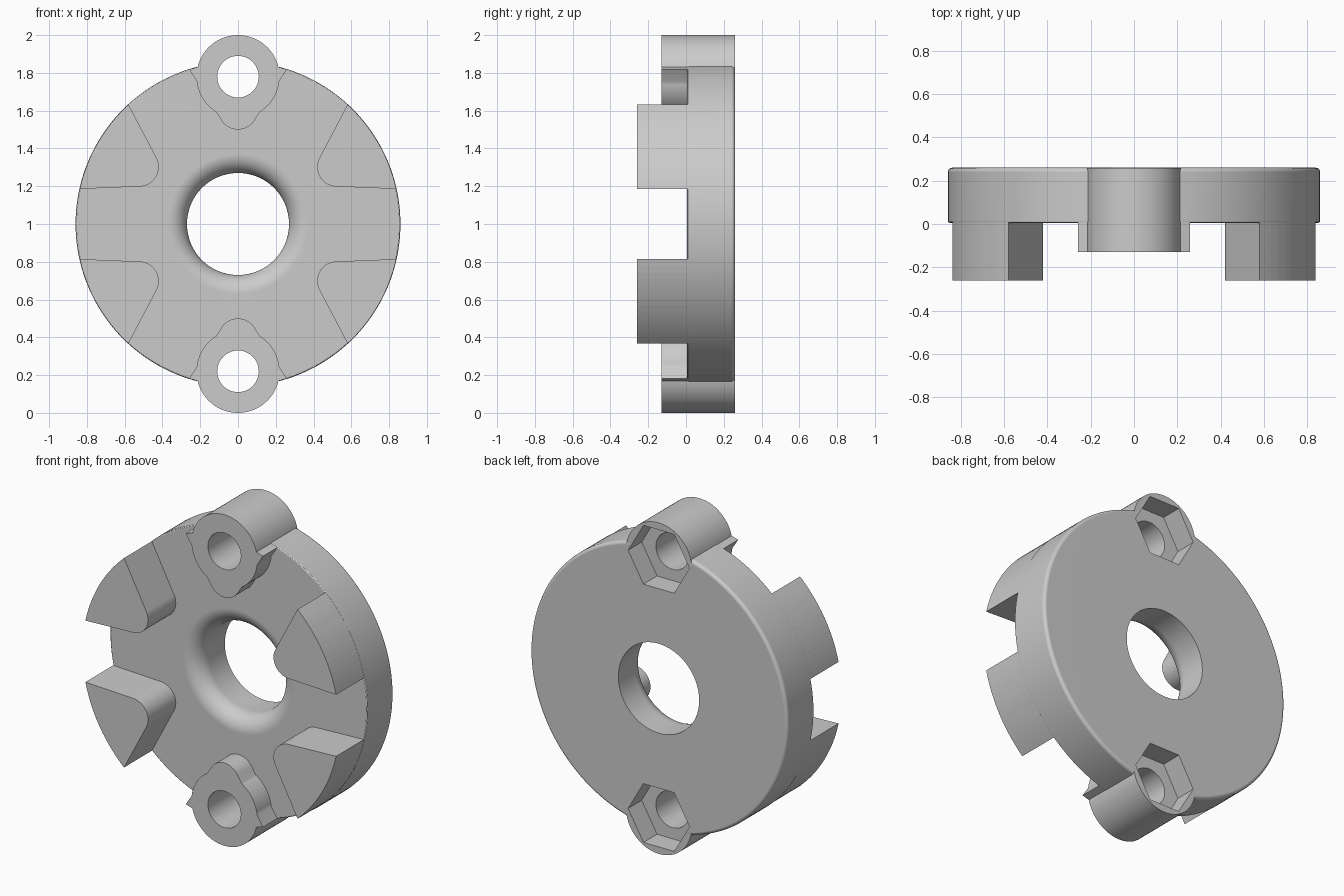
import bpy, bmesh
from math import sin, cos, radians, pi

if "Cube" in bpy.data.objects:
    bpy.data.objects.remove(bpy.data.objects["Cube"], do_unlink=True)

SEGMENTS = 144
RIM = 0.86            # disc radius
BOLT_RADIUS = 0.78    # distance of the bolt holes from the axis

grey = bpy.data.materials.new("plain_grey")
grey.use_nodes = True
colour = (0.6, 0.6, 0.6, 1)
grey.diffuse_color = colour
grey.node_tree.nodes["Principled BSDF"].inputs["Base Color"].default_value = colour


def finish(name, bm):
    bmesh.ops.recalc_face_normals(bm, faces=bm.faces)
    mesh = bpy.data.meshes.new(name)
    bm.to_mesh(mesh)
    bm.free()
    mesh.materials.append(grey)
    obj = bpy.data.objects.new(name, mesh)
    bpy.context.collection.objects.link(obj)
    return obj


def arc(cx, cy, r, start, end, steps):
    angles = [radians(start + (end - start) * i / steps) for i in range(steps + 1)]
    return [(cx + r * cos(a), cy + r * sin(a)) for a in angles]


def prism(name, outline, y0, y1):
    """Extrude an x/z outline, measured from the disc axis, along y."""
    bm = bmesh.new()
    front = [bm.verts.new((x, y0, 1 + z)) for x, z in outline]
    back = [bm.verts.new((x, y1, 1 + z)) for x, z in outline]
    bm.faces.new(front)
    bm.faces.new(back)
    for i in range(len(front)):
        j = (i + 1) % len(front)
        bm.faces.new((front[i], front[j], back[j], back[i]))
    return finish(name, bm)


def lathe(name, profile):
    """Revolve a closed radius/y profile around the disc axis."""
    bm = bmesh.new()
    rings = []
    for s in range(SEGMENTS):
        a = 2 * pi * s / SEGMENTS
        rings.append([bm.verts.new((r * cos(a), y, 1 + r * sin(a))) for r, y in profile])
    for s in range(SEGMENTS):
        a, b = rings[s], rings[(s + 1) % SEGMENTS]
        for i in range(len(profile)):
            j = (i + 1) % len(profile)
            bm.faces.new((a[i], a[j], b[j], b[i]))
    return finish(name, bm)


def wedge(name, angle, y0, y1):
    """Rounded wedge pointing at the axis."""
    outline = arc(0, 0, RIM - 0.002, -17.5, 17.5, 14) + arc(0.603, 0, 0.103, 122, 238, 16)
    c, s = cos(radians(angle)), sin(radians(angle))
    return prism(name, [(x * c - z * s, x * s + z * c) for x, z in outline], y0, y1)


def circle(z, r, sides):
    return arc(0, z, r, 0, 360, sides)[:-1]


def combine(target, tool, operation):
    mod = target.modifiers.new("combine", 'BOOLEAN')
    mod.operation = operation
    mod.solver = 'EXACT'
    mod.object = tool
    bpy.context.view_layer.objects.active = target
    bpy.ops.object.modifier_apply(modifier=mod.name)
    bpy.data.objects.remove(tool, do_unlink=True)


# Disc with a rounded rim and a flared central bore
profile = [(0.27, 0.26)]
profile += arc(RIM - 0.02, 0.24, 0.02, 90, 0, 5)
profile += arc(RIM - 0.01, 0.015, 0.01, 0, -90, 3)
profile += arc(0.37, 0.105, 0.1, 270, 180, 12)
body = lathe("coupling_half", profile)

# Four tall drive jaws
for angle in (30, 150, 210, 330):
    combine(body, wedge("jaw", angle, -0.26, 0.12), 'UNION')

# Two low lugs with round bolt bosses
for side in (1, -1):
    z = side * BOLT_RADIUS
    lug = wedge("lug", side * 90, -0.13, 0.12)
    combine(lug, prism("boss", circle(z, 0.22, 64), -0.13, 0.259), 'UNION')
    combine(body, lug, 'UNION')

# Bolt holes and hexagonal nut pockets
for side in (1, -1):
    z = side * BOLT_RADIUS
    combine(body, prism("bolt_hole", circle(z, 0.11, 48), -0.4, 0.4), 'DIFFERENCE')
    combine(body, prism("nut_pocket", circle(z, 0.205, 6), 0.13, 0.4), 'DIFFERENCE')

# Smooth curved surfaces, keep flat faces flat
bpy.ops.object.select_all(action='DESELECT')
body.select_set(True)
bpy.context.view_layer.objects.active = body
bpy.ops.object.shade_smooth_by_angle(angle=radians(28))
weighted = body.modifiers.new("flat_faces", 'WEIGHTED_NORMAL')
weighted.keep_sharp = True
